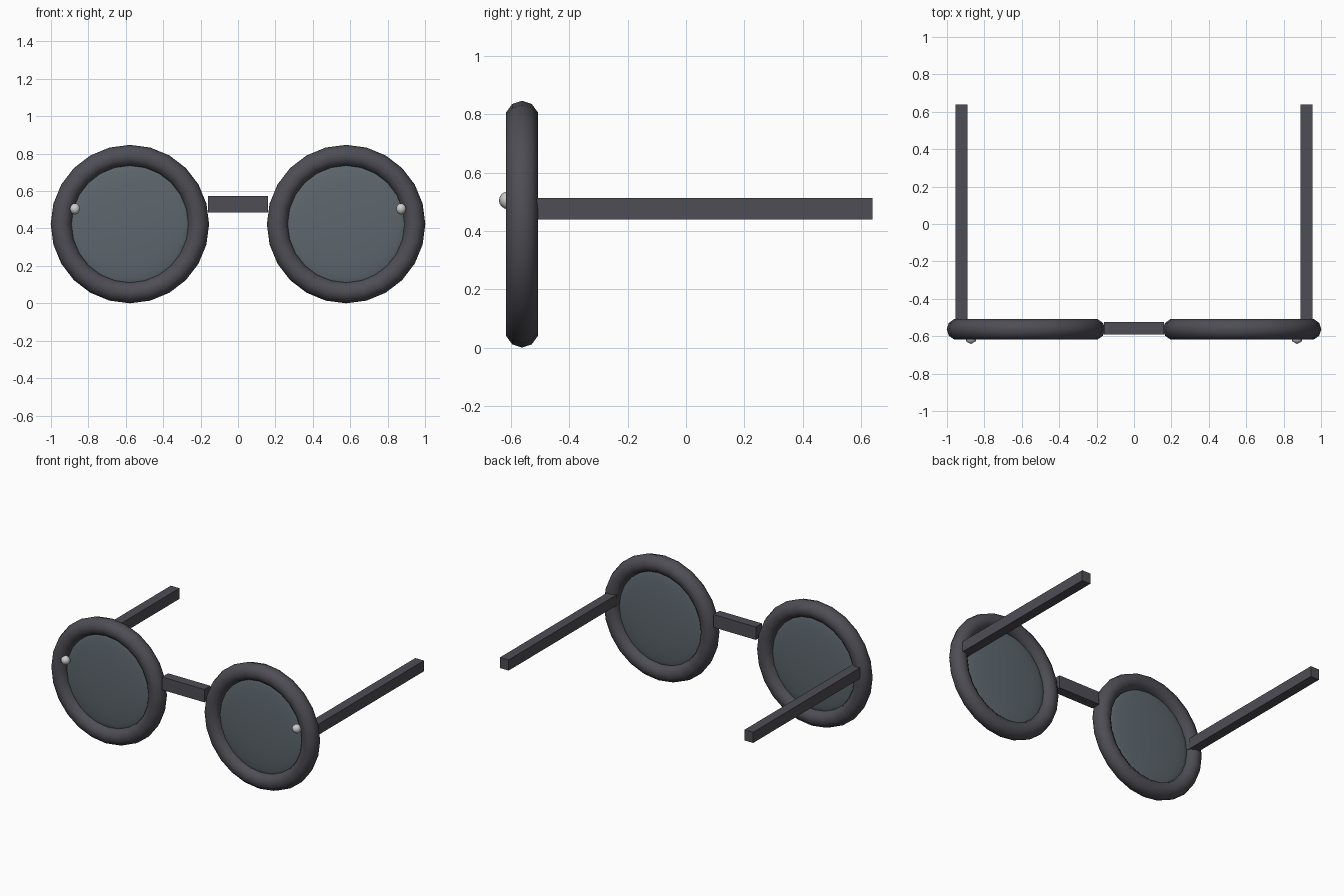
import bpy, math
from mathutils import Matrix

if "Cube" in bpy.data.objects:
    bpy.data.objects.remove(bpy.data.objects["Cube"])

EYE_X, EYE_Y, EYE_Z = 0.578, -0.563, 0.4235


def material(name, rgb):
    m = bpy.data.materials.new(name)
    m.diffuse_color = (*rgb, 1)
    m.use_nodes = True
    m.node_tree.nodes["Principled BSDF"].inputs["Base Color"].default_value = m.diffuse_color
    return m


frame_mat = material("dark_frame", (0.075, 0.075, 0.09))
lens_mat = material("smoky_lens", (0.11, 0.135, 0.155))


def finish(obj, name, mat=None, smooth=False):
    obj.name = name
    if mat:
        obj.data.materials.append(mat)
    if smooth:
        for p in obj.data.polygons:
            p.use_smooth = True
    return obj


def box(name, lo, hi):
    mid = [(a + b) / 2 for a, b in zip(lo, hi)]
    bpy.ops.mesh.primitive_cube_add(size=1, location=mid)
    obj = bpy.context.object
    for v in obj.data.vertices:
        v.co = [c * (b - a) for c, a, b in zip(v.co, lo, hi)]
    return finish(obj, name, frame_mat)


for side, s in (("left", -1), ("right", 1)):
    # round rim
    bpy.ops.mesh.primitive_torus_add(major_segments=24, minor_segments=10,
                                     major_radius=0.3665, minor_radius=0.057,
                                     location=(s * EYE_X, EYE_Y, EYE_Z))
    rim = bpy.context.object
    rim.data.transform(Matrix.Rotation(math.pi / 2, 4, 'X'))
    finish(rim, side + "_rim", frame_mat, True)

    # lens: flattened ball filling the rim
    bpy.ops.mesh.primitive_uv_sphere_add(segments=24, ring_count=12, radius=0.33,
                                         location=(s * EYE_X, EYE_Y, EYE_Z))
    lens = bpy.context.object
    lens.data.transform(Matrix.Diagonal((1, 0.09, 1, 1)))
    finish(lens, side + "_lens", lens_mat, True)

    # temple arm
    xs = sorted((s * 0.89, s * 0.955))
    box(side + "_temple_arm", (xs[0], -0.545, 0.44), (xs[1], 0.64, 0.513))

    # small round stud on the front
    bpy.ops.mesh.primitive_uv_sphere_add(segments=6, ring_count=8, radius=0.03,
                                         location=(s * 0.872, -0.612, 0.505))
    finish(bpy.context.object, side + "_stud", None, True)

# nose bridge
box("nose_bridge", (-0.16, -0.59, 0.485), (0.16, -0.525, 0.573))
